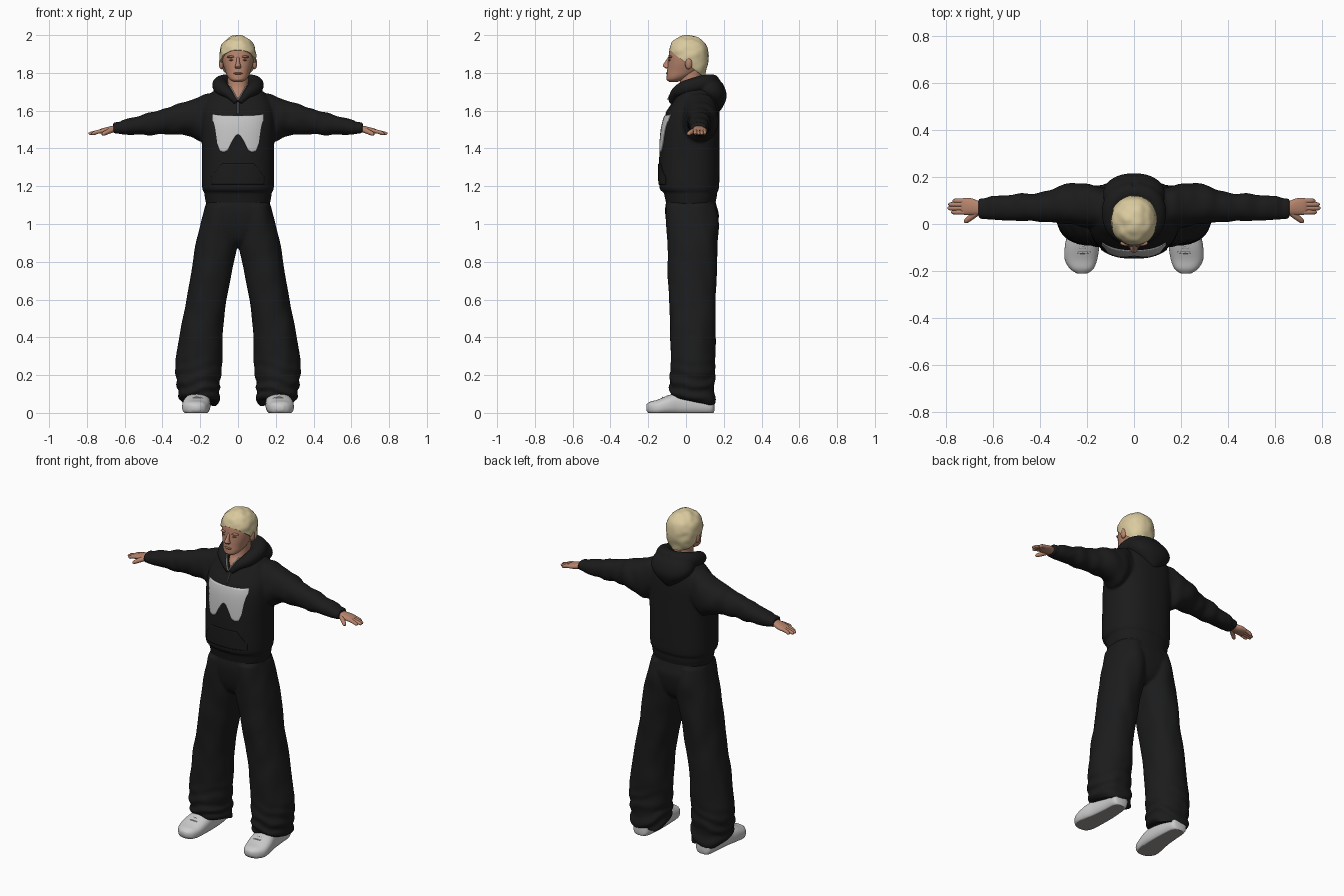
import bpy, bmesh, math
from mathutils import Vector, Matrix, noise
from mathutils.bvhtree import BVHTree

if "Cube" in bpy.data.objects:
    bpy.data.objects.remove(bpy.data.objects["Cube"])


def material(name, r, g, b):
    m = bpy.data.materials.new(name)
    m.use_nodes = True
    m.diffuse_color = (r, g, b, 1)
    m.node_tree.nodes["Principled BSDF"].inputs["Base Color"].default_value = (r, g, b, 1)
    return m


BLACK = material("hoodie black", .011, .011, .011)
DENIM = material("trouser charcoal", .011, .0113, .012)
SKIN = material("skin", .47, .23, .15)
LIP = material("lip and lid", .32, .145, .1)
BLOND = material("blond hair", .7, .59, .34)
WHITE = material("shoe white", .6, .6, .6)
SOLE = material("sole grey", .33, .31, .3)
PRINT = material("print grey", .55, .55, .55)
ZIP = material("zip grey", .08, .08, .08)


def finish(name, bm, mat, mirror=False, angle=50):
    """Turn a bmesh into a smooth shaded object, mirrored across x if asked."""
    me = bpy.data.meshes.new(name)
    bm.to_mesh(me)
    bm.free()
    me.materials.append(mat)
    ob = bpy.data.objects.new(name, me)
    bpy.context.collection.objects.link(ob)
    bpy.ops.object.select_all(action='DESELECT')
    ob.select_set(True)
    bpy.context.view_layer.objects.active = ob
    bpy.ops.object.shade_smooth_by_angle(angle=math.radians(angle))
    if mirror:
        ob.modifiers.new("mirror", 'MIRROR').use_mirror_merge = False
    return ob


def fuse(name, first, second, mat):
    """Mirror two closed shapes and melt them into one garment."""
    extra = bpy.data.meshes.new(name + "_part")
    second.to_mesh(extra)
    second.free()
    first.from_mesh(extra)
    bpy.data.meshes.remove(extra)
    ob = finish(name, first, mat, True)
    remesh = ob.modifiers.new("melt", 'REMESH')
    remesh.mode = 'VOXEL'
    remesh.voxel_size = .007
    remesh.use_smooth_shade = True
    soften = ob.modifiers.new("soften", 'SMOOTH')
    soften.factor = .5
    soften.iterations = 6


def smooth_rows(rows, sub):
    """Catmull-Rom interpolation of equal length rows."""
    rows = [Vector(r) for r in rows]
    out = []
    for i in range(len(rows) - 1):
        a, b, c = rows[max(i - 1, 0)], rows[i], rows[i + 1]
        d = rows[min(i + 2, len(rows) - 1)]
        for k in range(sub):
            t = k / sub
            out.append(b + (c - a) * (t / 2) + (a * 2 - b * 5 + c * 4 - d) * (t * t / 2)
                       + (b * 3 - a - c * 3 + d) * (t ** 3 / 2))
    return out + [rows[-1]]


def skin_rings(rings):
    """Bridge rings of points and cap both ends."""
    bm = bmesh.new()
    loops = [[bm.verts.new(p) for p in ring] for ring in rings]
    n = len(loops[0])
    for a, b in zip(loops, loops[1:]):
        for i in range(n):
            j = (i + 1) % n
            bm.faces.new((a[i], a[j], b[j], b[i]))
    bm.faces.new(loops[0])
    bm.faces.new(loops[-1])
    bmesh.ops.recalc_face_normals(bm, faces=bm.faces)
    return bm


def loft(axis, rows, power=2.2, n=40, sub=5, folds=0, scale=(12, 12, 12)):
    """Rows hold: place on axis, two centre coordinates, two radii."""
    rings = []
    for t, a, b, ra, rb in smooth_rows(rows, sub):
        ring = []
        for i in range(n):
            w = math.tau * i / n
            c, s = math.cos(w), math.sin(w)
            u = a + ra * math.copysign(abs(c) ** (2 / power), c)
            v = b + rb * math.copysign(abs(s) ** (2 / power), s)
            ring.append({'x': (t, u, v), 'y': (u, t, v), 'z': (u, v, t)}[axis])
        rings.append(ring)
    bm = skin_rings(rings)
    bm.normal_update()
    if folds:
        for v in bm.verts:
            p = Vector(c * k for c, k in zip(v.co, scale))
            v.co += v.normal * folds * noise.noise(p)
    return bm


def tube(points, n=14, sub=5):
    """Round tube; each point is x, y, z, radius."""
    path = smooth_rows(points, sub)
    rings = []
    for i, p in enumerate(path):
        d = (path[min(i + 1, len(path) - 1)] - path[max(i - 1, 0)]).to_3d().normalized()
        u = d.cross(Vector((0, 0, 1))).normalized()
        v = u.cross(d)
        rings.append([p.to_3d() + p.w * (u * math.cos(w) + v * math.sin(w))
                      for w in (math.tau * k / n for k in range(n))])
    return skin_rings(rings)


def blob(name, loc, size, mat, mirror=False):
    bm = bmesh.new()
    bmesh.ops.create_uvsphere(bm, u_segments=24, v_segments=16, radius=1,
                              matrix=Matrix.LocRotScale(loc, None, size))
    finish(name, bm, mat, mirror)


def lerp(points, x):
    for (a, p), (b, q) in zip(points, points[1:]):
        if x <= b:
            return p + (q - p) * (x - a) / (b - a)
    return points[-1][1]


def panel(name, tree, half, top, bottom, lift, mat, nx=54, nz=16):
    """Thin patch laid on the chest between two height profiles of |x|."""
    bm = bmesh.new()
    grid = []
    for i in range(nx + 1):
        x = half * (2 * i / nx - 1)
        lo, hi = lerp(bottom, abs(x)), lerp(top, abs(x))
        col = []
        for k in range(nz + 1):
            hit = tree.ray_cast(Vector((x, -1, lo + (hi - lo) * k / nz)), Vector((0, 1, 0)))[0]
            col.append(bm.verts.new(hit - Vector((0, lift, 0))))
        grid.append(col)
    for a, b in zip(grid, grid[1:]):
        for k in range(nz):
            bm.faces.new((a[k], b[k], b[k + 1], a[k + 1]))
    ob = finish(name, bm, mat)
    ob.modifiers.new("thickness", 'SOLIDIFY').thickness = lift


# Hoodie: body with ribbed hem, melted together with the sleeves
body = loft('z', [(1.1, 0, .025, .168, .128), (1.15, 0, .025, .177, .139), (1.17, 0, .022, .179, .142),
                  (1.195, 0, .017, .19, .158), (1.35, 0, .018, .19, .16), (1.5, 0, .024, .194, .154),
                  (1.58, 0, .035, .192, .143), (1.64, 0, .05, .178, .122), (1.69, 0, .057, .145, .1),
                  (1.735, 0, .058, .09, .072)], n=56, power=2.4)
chest = BVHTree.FromBMesh(body)
sleeves = loft('x', [(.06, .06, 1.6, .07, .105), (.14, .068, 1.58, .09, .117), (.2, .078, 1.555, .092, .122),
                     (.25, .084, 1.56, .087, .096), (.3, .087, 1.557, .082, .083), (.35, .078, 1.548, .07, .074),
                     (.4, .073, 1.541, .063, .067), (.5, .07, 1.525, .057, .053), (.58, .067, 1.515, .053, .045),
                     (.61, .066, 1.512, .05, .04), (.628, .065, 1.508, .045, .033), (.66, .065, 1.506, .042, .03)],
               folds=.009, scale=(18, 10, 10))
fuse("hoodie", body, sleeves, BLACK)

# Hood: collar melted into the pouch hanging at the back
collar = tube([(.008, -.078, 1.645, .016), (.048, -.06, 1.69, .026), (.084, -.012, 1.717, .039),
               (.094, .06, 1.738, .043), (.066, .115, 1.748, .045), (0, .14, 1.748, .045)])
pouch = loft('z', [(1.59, 0, .155, .015, .02), (1.625, 0, .15, .065, .048), (1.67, 0, .14, .115, .075),
                   (1.71, 0, .125, .132, .085), (1.75, 0, .115, .115, .075), (1.765, 0, .11, .09, .055)])
fuse("hood", collar, pouch, BLACK)
finish("collar_trim", tube([(.002, -.096, 1.658, .0035), (.014, -.087, 1.68, .0035), (.027, -.07, 1.705, .0035),
                            (.042, -.045, 1.728, .0035)], n=8), PRINT, True)

# Chest print, pocket and zip
panel("chest_print", chest, .135, [(0, 1.572), (.1, 1.576), (.135, 1.58)],
      [(0, 1.475), (.014, 1.467), (.035, 1.432), (.055, 1.39), (.075, 1.38), (.095, 1.385), (.11, 1.425), (.12, 1.5),
       (.128, 1.54), (.135, 1.545)], .004, PRINT)
panel("front_pocket", chest, .14, [(0, 1.32), (.085, 1.32), (.14, 1.25)], [(0, 1.21), (.14, 1.21)], .004, BLACK)
panel("zip", chest, .004, [(0, 1.65), (1, 1.65)], [(0, 1.585), (1, 1.585)], .004, ZIP, nx=2)

# Trousers: seat melted into wide legs with gathered, raised front hems
seat = loft('z', [(.88, 0, .034, .04, .07), (.91, 0, .033, .09, .105), (.95, 0, .033, .14, .124),
                  (1, 0, .033, .18, .136), (1.05, 0, .032, .185, .142), (1.09, 0, .027, .174, .137),
                  (1.14, 0, .025, .16, .125)], power=2.5)
legs = loft('z', [(.055, .203, .042, .096, .108), (.09, .206, .035, .109, .121), (.13, .208, .034, .113, .12),
                  (.18, .21, .035, .116, .119), (.27, .207, .037, .121, .117), (.45, .19, .036, .112, .12),
                  (.6, .167, .035, .106, .124), (.75, .139, .033, .108, .129), (.9, .111, .032, .114, .133),
                  (1, .097, .031, .1, .138), (1.1, .085, .026, .085, .13)],
            n=56, sub=9, folds=.007, scale=(14, 14, 7))
for v in legs.verts:
    low = max(0, 1 - v.co.z / .32)
    v.co += v.normal * low * .009 * math.sin(v.co.z * 85 + v.co.x * 25 + 3 * noise.noise(v.co * 9))
    v.co.z += .25 * (.04 - v.co.y) * max(0, 1 - v.co.z / .22)
fuse("trousers", seat, legs, DENIM)

# Shoes, flattened on the ground, with grey soles
shoe = loft('y', [(.15, .213, .035, .02, .02), (.135, .212, .045, .05, .05), (.06, .21, .05, .06, .06),
                  (-.03, .213, .05, .067, .062), (-.09, .22, .044, .073, .054), (-.15, .225, .032, .069, .042),
                  (-.19, .222, .03, .05, .033), (-.21, .22, .032, .022, .016)], power=2.5)
for v in shoe.verts:
    v.co.z = max(v.co.z - .004, 0)
shoes = finish("shoes", shoe, WHITE, True)
shoes.data.materials.append(SOLE)
for f in shoes.data.polygons:
    if f.normal.z < -.9:
        f.material_index = 1
for i in range(3):
    y, z = -.075 - .022 * i, .094 - .006 * i
    finish("shoe_lace", tube([(.185, y, z - .006, .004), (.218, y - .004, z, .004), (.25, y, z - .006, .004)], n=8),
           WHITE, True)

# Hands with closed fingers
finish("palms", loft('x', [(.63, .066, 1.505, .026, .018), (.66, .068, 1.502, .03, .018), (.69, .073, 1.497, .036, .017),
                           (.72, .075, 1.492, .036, .014), (.735, .075, 1.49, .03, .009)], n=24), SKIN, True)
for name, y, tip in (("index", .05, .775), ("middle", .067, .79), ("ring", .083, .787), ("little", .098, .77)):
    finish(name + "_fingers", tube([(.71, y, 1.494, .0105), (.745, y, 1.487, .0105), (tip - .008, y, 1.479, .009),
                                    (tip, y, 1.476, .004)], n=10), SKIN, True)
finish("thumbs", tube([(.665, .05, 1.498, .014), (.69, .03, 1.488, .013), (.712, .013, 1.477, .01),
                       (.72, .007, 1.474, .004)], n=10), SKIN, True)

# Neck and head
finish("neck", loft('z', [(1.62, 0, .02, .04, .09), (1.65, 0, .02, .046, .09), (1.69, 0, .022, .05, .077),
                          (1.73, 0, .025, .054, .058), (1.82, 0, .025, .056, .058)]), SKIN)
finish("head", loft('z', [(1.752, 0, -.068, .022, .022), (1.765, 0, -.055, .044, .046), (1.785, 0, -.035, .058, .067),
                          (1.81, 0, -.015, .067, .085), (1.85, 0, 0, .08, .096), (1.89, 0, .005, .085, .097),
                          (1.93, 0, .01, .08, .094), (1.97, 0, .01, .055, .065), (1.985, 0, .01, .02, .02)]), SKIN)
finish("nose", loft('z', [(1.885, 0, -.086, .007, .008), (1.86, 0, -.097, .009, .013), (1.84, 0, -.104, .014, .019),
                          (1.83, 0, -.1, .017, .016), (1.822, 0, -.094, .009, .009)], n=20), SKIN)
blob("lips", (0, -.095, 1.797), (.024, .012, .007), LIP)
blob("chin", (0, -.083, 1.768), (.028, .02, .014), SKIN)
blob("eyes", (.033, -.083, 1.868), (.014, .009, .005), LIP, True)
blob("brow_ridges", (.034, -.081, 1.885), (.025, .012, .007), SKIN, True)
blob("ears", (.088, .014, 1.85), (.013, .019, .031), SKIN, True)

# Cropped hair, cut along a line sloping down to the nape
hair = loft('z', [(1.785, 0, .055, .05, .045), (1.81, 0, .037, .079, .068), (1.85, 0, .018, .092, .099),
                  (1.9, 0, .015, .096, .105), (1.94, 0, .013, .088, .098), (1.97, 0, .011, .069, .078),
                  (1.99, 0, .01, .04, .045), (2, 0, .01, .008, .009)], folds=.005, scale=(30, 30, 30))
bmesh.ops.bisect_plane(hair, geom=hair.verts[:] + hair.edges[:] + hair.faces[:], plane_co=(0, -.09, 1.922),
                       plane_no=(0, .125, .16), clear_inner=True)
bmesh.ops.holes_fill(hair, edges=[e for e in hair.edges if e.is_boundary])
finish("hair", hair, BLOND)
